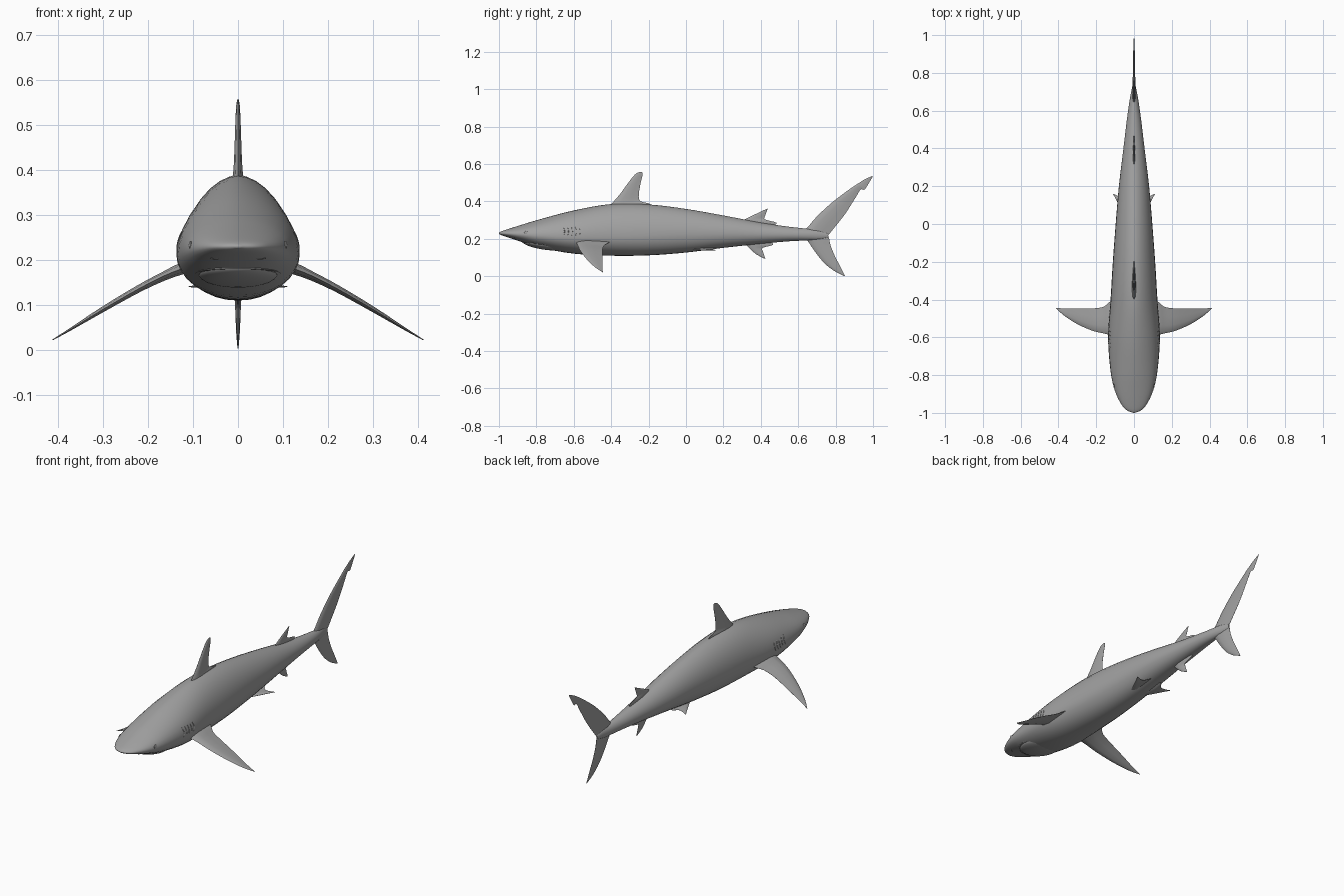
import bpy, bmesh, math
from mathutils import Vector

if "Cube" in bpy.data.objects:
    bpy.data.objects.remove(bpy.data.objects["Cube"])

skin = bpy.data.materials.new("dark_grey_skin")
skin.diffuse_color = (.36, .36, .36, 1)
skin.use_nodes = True
skin.node_tree.nodes["Principled BSDF"].inputs["Base Color"].default_value = skin.diffuse_color


def spline(rows, steps):
    """Catmull-Rom through rows of numbers."""
    out = []
    for i in range(len(rows) - 1):
        a, b = rows[max(i - 1, 0)], rows[i]
        c, d = rows[i + 1], rows[min(i + 2, len(rows) - 1)]
        for k in range(steps):
            t = k / steps
            out.append([0.5 * (2 * q + (r - p) * t + (2 * p - 5 * q + 4 * r - s) * t * t
                               + (3 * q - p - 3 * r + s) * t ** 3)
                        for p, q, r, s in zip(a, b, c, d)])
    out.append(list(rows[-1]))
    return out


def finish(ob, angle=40):
    ob.data.materials.append(skin)
    bpy.ops.object.select_all(action='DESELECT')
    ob.select_set(True)
    bpy.context.view_layer.objects.active = ob
    if ob.type == 'MESH':
        bpy.ops.object.shade_smooth_by_angle(angle=math.radians(angle))
    return ob


def loft(name, rings, angle=40):
    """Skin closed rings of equal length and cap both ends."""
    bm = bmesh.new()
    vs = [[bm.verts.new(p) for p in ring] for ring in rings]
    n = len(vs[0])
    for a, b in zip(vs, vs[1:]):
        for i in range(n):
            bm.faces.new((a[i], a[(i + 1) % n], b[(i + 1) % n], b[i]))
    bm.faces.new(vs[0])
    bm.faces.new(vs[-1])
    bmesh.ops.recalc_face_normals(bm, faces=bm.faces)
    me = bpy.data.meshes.new(name)
    bm.to_mesh(me)
    bm.free()
    ob = bpy.data.objects.new(name, me)
    bpy.context.collection.objects.link(ob)
    return finish(ob, angle)


def mirror(ob):
    ob.modifiers.new("Mirror", 'MIRROR')


def fin(name, sections, normal=(1, 0, 0), steps=3):
    """Sections: leading xyz, trailing xyz, half thickness."""
    nrm = Vector(normal).normalized()
    rings = []
    for s in spline(sections, steps):
        a, b, t = Vector(s[:3]), Vector(s[3:6]), max(s[6], 0.0008)
        foil = [(0, 0), (.08, .6), (.3, 1), (.65, .6), (1, .04),
                (1, -.04), (.65, -.6), (.3, -1), (.08, -.6)]
        rings.append([a.lerp(b, u) + nrm * t * v for u, v in foil])
    return loft(name, rings)


def flat_fin(name, rows, steps=3):
    """Upright fin on the centre line: y, z of leading and trailing edge, thickness."""
    return fin(name, [(0, a, b, 0, c, d, t) for a, b, c, d, t in rows], steps=steps)


# Body stations: y, half width, top, bottom, height of widest point
stations = spline([
    (-1.0, .004, .233, .227, .230), (-.985, .040, .241, .219, .229),
    (-.95, .070, .253, .207, .228), (-.88, .102, .275, .184, .224),
    (-.78, .124, .305, .153, .217), (-.60, .137, .352, .121, .210),
    (-.40, .124, .386, .110, .212), (-.20, .112, .384, .112, .218),
    (0, .097, .360, .127, .226), (.20, .080, .325, .152, .227),
    (.40, .056, .287, .174, .224), (.55, .038, .265, .187, .222),
    (.65, .024, .254, .192, .220), (.71, .013, .246, .196, .219),
    (.76, .003, .228, .208, .217)], 4)

UPPER, LOWER = 1.15, .92  # roundness above and below the widest line


def ring(y, w, top, bot, mid, n=32):
    pts = []
    for i in range(n):
        a = 2 * math.pi * i / n
        c, s = math.cos(a), math.sin(a)
        x = math.copysign(abs(c) ** (UPPER if s > 0 else LOWER), c) * w
        pts.append((x, y, mid + s * ((top - mid) if s > 0 else (mid - bot))))
    return pts


loft("body", [ring(*s) for s in stations], 60)


def at(y):
    """Body section at y."""
    for a, b in zip(stations, stations[1:]):
        if a[0] <= y <= b[0]:
            t = (y - a[0]) / (b[0] - a[0])
            return [p + (q - p) * t for p, q in zip(a, b)]


def side(y, z):
    _, w, top, bot, mid = at(y)
    r = (z - mid) / ((top - mid) if z > mid else (mid - bot))
    return Vector((w * max(1 - r * r, 0) ** ((UPPER if z > mid else LOWER) / 2), y, z))


def belly(x, y):
    _, w, top, bot, mid = at(y)
    return Vector((x, y, mid - (mid - bot) * math.sqrt(max(1 - (x / w) ** 2, 0))))


# Fins on the centre line
flat_fin("first_dorsal_fin", [
    (-.43, .35, -.21, .355, .012), (-.405, .382, -.19, .386, .012),
    (-.385, .402, -.245, .402, .010), (-.35, .443, -.252, .44, .008),
    (-.305, .505, -.242, .50, .006), (-.272, .545, -.233, .538, .004),
    (-.248, .558, -.234, .556, .001)])
flat_fin("second_dorsal_fin", [
    (.29, .27, .46, .265, .007), (.31, .300, .485, .286, .006),
    (.335, .314, .422, .304, .005), (.375, .334, .424, .325, .004),
    (.435, .362, .437, .360, .001)])
flat_fin("anal_fin", [
    (.30, .19, .45, .19, .007), (.325, .165, .465, .168, .006),
    (.345, .145, .41, .152, .005), (.375, .118, .412, .13, .004),
    (.42, .094, .424, .096, .001)])
flat_fin("tail_upper_lobe", [
    (.61, .235, .75, .205, .010), (.645, .257, .765, .225, .009),
    (.70, .320, .80, .268, .008), (.78, .394, .852, .335, .006),
    (.86, .455, .905, .418, .005), (.91, .490, .934, .464, .004),
    (.925, .499, .952, .462, .003), (.95, .515, .968, .482, .002),
    (.996, .537, .999, .534, .001)])
flat_fin("tail_lower_lobe", [
    (.61, .215, .74, .235, .010), (.645, .195, .762, .212, .009),
    (.685, .138, .772, .168, .008), (.735, .075, .795, .11, .006),
    (.79, .030, .823, .056, .004), (.845, .002, .85, .003, .001)])

# Paired fins
mirror(fin("pectoral_fin", [
    (.08, -.60, .195, .08, -.41, .195, .012), (.125, -.588, .180, .122, -.408, .182, .013),
    (.165, -.578, .164, .160, -.438, .164, .010), (.22, -.565, .136, .22, -.447, .136, .008),
    (.30, -.530, .090, .30, -.447, .090, .006), (.37, -.485, .047, .37, -.447, .047, .003),
    (.412, -.446, .022, .412, -.444, .022, .001)], (.5, 0, .86)))
mirror(fin("pelvic_fin", [
    (.02, -.01, .145, .02, .15, .160, .010), (.045, .03, .143, .035, .175, .150, .007),
    (.065, .07, .142, .06, .145, .145, .005), (.09, .12, .141, .088, .15, .142, .003),
    (.11, .157, .140, .109, .161, .140, .001)], (0, 0, 1)))

# Lower jaw
bpy.ops.mesh.primitive_uv_sphere_add(segments=32, ring_count=16, location=(0, -.755, .168))
jaw = bpy.context.object
jaw.name = "lower_jaw"
jaw.scale = (.088, .118, .026)
jaw.rotation_euler.x = math.radians(-8)
finish(jaw)


def tube(name, pts, radius):
    cu = bpy.data.curves.new(name, 'CURVE')
    cu.dimensions = '3D'
    cu.bevel_depth = radius
    cu.bevel_resolution = 2
    cu.use_fill_caps = True
    sp = cu.splines.new('POLY')
    sp.points.add(len(pts) - 1)
    for i, (p, q) in enumerate(zip(sp.points, pts)):
        p.co = (*q, 1)
        p.radius = .3 + .7 * math.sin(math.pi * i / (len(pts) - 1))
    ob = bpy.data.objects.new(name, cu)
    bpy.context.collection.objects.link(ob)
    return finish(ob)


# Mouth edge, gill slits and nostrils follow the body surface
tube("mouth_edge", [belly(.095 * math.cos(a), -.74 - .135 * math.sin(a))
                    for a in [math.pi * i / 24 for i in range(25)]], .003)
for i in range(5):
    y = -.655 + i * .021
    for s in (1, -1):
        pts = [side(y + .006 * math.sin(math.pi * k / 6), .215 + .008 * k) for k in range(7)]
        tube("gill_slit", [(p.x * s, p.y, p.z) for p in pts], .0018)
for s in (1, -1):
    tube("nostril", [belly(s * (.04 + .006 * k), -.925 + .003 * k) for k in range(5)], .002)

# Eyes
for s in (1, -1):
    p = side(-.855, .232)
    bpy.ops.mesh.primitive_uv_sphere_add(segments=16, ring_count=10, radius=1,
                                         location=((p.x - .002) * s, p.y, p.z))
    eye = bpy.context.object
    eye.name = "eye"
    eye.scale = (.004, .010, .010)
    finish(eye)
